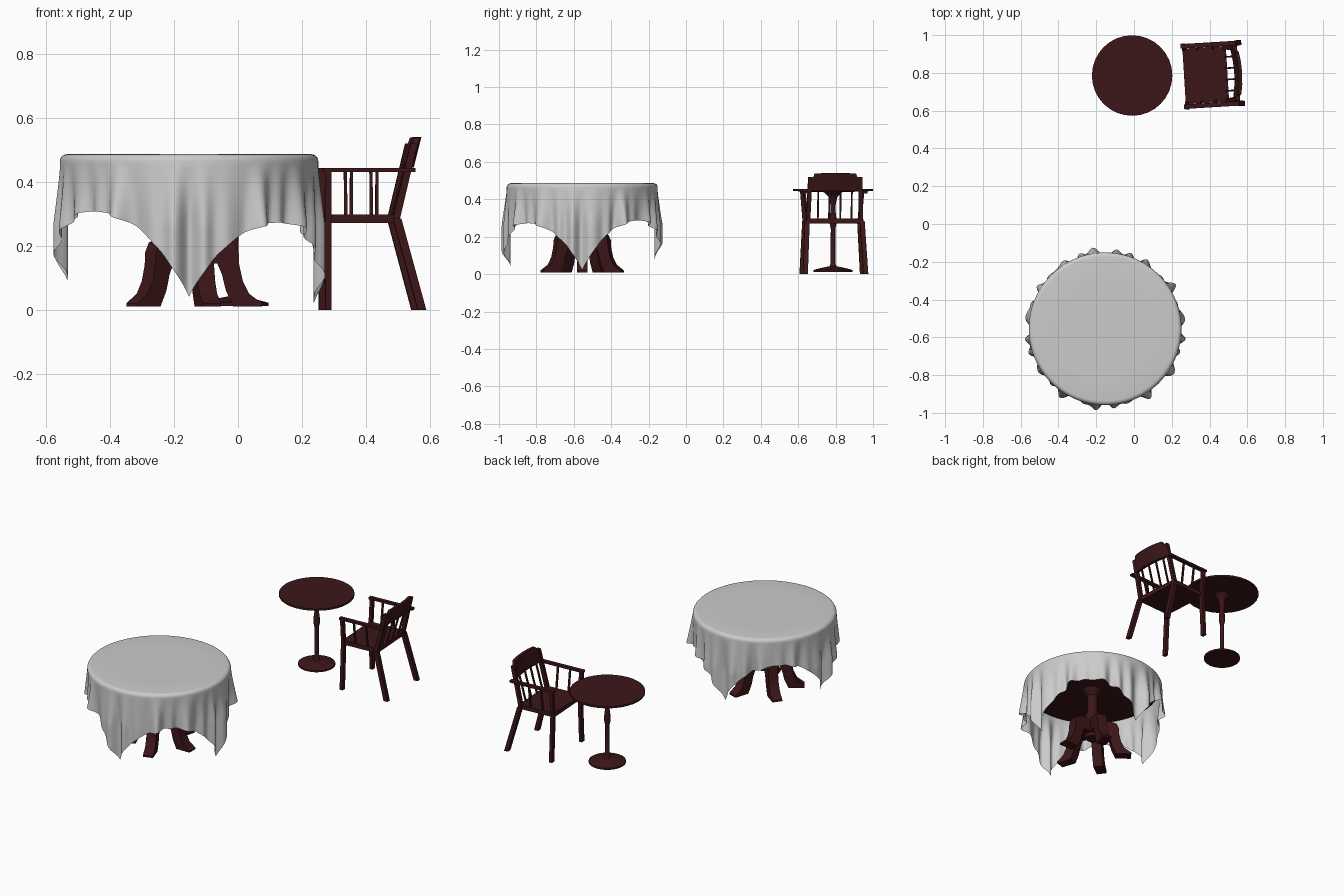
import bpy, bmesh, math
from mathutils import Vector, Matrix

if "Cube" in bpy.data.objects:
    bpy.data.objects.remove(bpy.data.objects["Cube"])

wood = bpy.data.materials.new("dark_wood")
wood.diffuse_color = (0.045, 0.008, 0.009, 1)
wood.use_nodes = True
wood.node_tree.nodes["Principled BSDF"].inputs["Base Color"].default_value = wood.diffuse_color


def make(name, bm, mat=wood, matrix=None, smooth=None):
    bmesh.ops.recalc_face_normals(bm, faces=bm.faces)
    me = bpy.data.meshes.new(name)
    bm.to_mesh(me)
    bm.free()
    ob = bpy.data.objects.new(name, me)
    bpy.context.collection.objects.link(ob)
    if mat:
        me.materials.append(mat)
    if matrix:
        ob.matrix_world = matrix
    if smooth:
        bpy.ops.object.select_all(action='DESELECT')
        ob.select_set(True)
        bpy.context.view_layer.objects.active = ob
        bpy.ops.object.shade_smooth_by_angle(angle=math.radians(smooth))
    return ob


def lathe(name, prof, x, y, n=32):
    bm = bmesh.new()
    vs = [bm.verts.new((r, 0, z)) for r, z in prof]
    es = [bm.edges.new(p) for p in zip(vs, vs[1:])]
    bmesh.ops.spin(bm, geom=vs + es, cent=(0, 0, 0), axis=(0, 0, 1),
                   angle=math.tau, steps=n, use_duplicate=False)
    bmesh.ops.remove_doubles(bm, verts=bm.verts, dist=1e-5)
    return make(name, bm, matrix=Matrix.Translation((x, y, 0)), smooth=35)


def bar(name, p, q, w, d, matrix):
    """Square bar from p to q, with horizontal ends when it is upright."""
    p, q = Vector(p), Vector(q)
    if abs(q.z - p.z) > abs(q.x - p.x):
        a, b = Vector((w / 2, 0, 0)), Vector((0, d / 2, 0))
    else:
        a, b = Vector((0, w / 2, 0)), Vector((0, 0, d / 2))
    bm = bmesh.new()
    r = [[bm.verts.new(e + a * i + b * j) for i, j in ((-1, -1), (1, -1), (1, 1), (-1, 1))]
         for e in (p, q)]
    bm.faces.new(r[0])
    bm.faces.new(r[1])
    for i in range(4):
        k = (i + 1) % 4
        bm.faces.new((r[0][i], r[0][k], r[1][k], r[1][i]))
    return make(name, bm, matrix=matrix)


# Large table: top with turned column
TX, TY = -0.15, -0.555
lathe("large_table_top_and_column",
      [(0, .12), (.04, .12), (.055, .2), (.05, .25), (.03, .3), (.03, .4), (.06, .44),
       (.385, .446), (.385, .472), (0, .472)], TX, TY, 48)

# Five curved pedestal legs
side = [(.03, .22), (.10, .225), (.138, .21), (.152, .18), (.154, .14), (.165, .09), (.185, .05),
        (.225, .02), (.225, .01), (.135, .01), (.112, .06), (.1, .11), (.085, .145), (.03, .14)]
for k in range(5):
    bm = bmesh.new()
    f = bm.faces.new([bm.verts.new((r, -.029, z)) for r, z in side])
    ext = bmesh.ops.extrude_face_region(bm, geom=[f], use_keep_orig=True)
    bmesh.ops.translate(bm, vec=(0, .058, 0),
                        verts=[v for v in ext["geom"] if isinstance(v, bmesh.types.BMVert)])
    make("large_table_leg", bm, smooth=35,
         matrix=Matrix.Translation((TX, TY, 0)) @ Matrix.Rotation(k * math.tau / 5, 4, 'Z'))

# Square tablecloth draped over the round top, corners hanging on the axes
N, RC, R0, ZT = 288, .022, .382, .486
bm = bmesh.new()
centre = bm.verts.new((0, 0, ZT))
rings = []
TOPS, ARC, DROP = 3, 5, 18
for j in range(TOPS + ARC + DROP):
    ring = []
    for i in range(N):
        t = math.tau * i / N
        c, s = math.cos(t), math.sin(t)
        length = (.825 + .035 * c - .015 * s) / (abs(c) + abs(s))
        hang = length - R0 - RC * math.pi / 2
        fold = (-.5 * math.cos(28 * t) - .55 * math.cos(16 * t)
                + .25 * math.sin(11 * t + 1) + .2 * math.sin(37 * t))
        if j < TOPS:
            r, z = R0 * (j + 1) / TOPS, ZT
        elif j < TOPS + ARC:
            a = math.pi / 2 * (j - TOPS + 1) / ARC
            r, z = R0 + RC * math.sin(a), ZT - RC * (1 - math.cos(a))
        else:
            d = hang * (j - TOPS - ARC + 1) / DROP
            r = R0 + RC + .03 * min(d, .2) + .024 * min(1, d / .2) ** 1.1 * fold
            z = ZT - RC - d
        ring.append(bm.verts.new((r * c, r * s, z)))
    rings.append(ring)
for i in range(N):
    k = (i + 1) % N
    bm.faces.new((centre, rings[0][i], rings[0][k]))
    for a, b in zip(rings, rings[1:]):
        bm.faces.new((a[i], b[i], b[k], a[k]))
make("tablecloth", bm, mat=None, matrix=Matrix.Translation((TX - .003, TY, 0)), smooth=60)

# Small round pedestal table
lathe("small_table",
      [(0, .012), (.105, .012), (.105, .022), (.06, .034), (.02, .042), (.013, .055), (.012, .24),
       (.018, .27), (.018, .3), (.013, .34), (.015, .38), (.024, .415), (.05, .438), (.213, .444),
       (.213, .456), (0, .456)], -.01, .786)

# Armchair, facing -x and turned slightly
M = Matrix.Translation((.41, .79, 0)) @ Matrix.Rotation(math.radians(3.5), 4, 'Z')
bar("seat", (-.145, 0, .284), (.085, 0, .284), .295, .026, M)
for s in (-1, 1):
    bar("front_leg", (-.138, s * .162, 0), (-.138, s * .147, .285), .02, .026, M)
    bar("arm_support", (-.138, s * .147, .28), (-.138, s * .16, .437), .02, .022, M)
    bar("back_leg", (.155, s * .162, 0), (.078, s * .147, .285), .026, .026, M)
    bar("back_post", (.075, s * .142, .28), (.132, s * .134, .52), .022, .022, M)
    bar("arm", (-.155, s * .16, .437), (.135, s * .16, .437), .024, .013, M)
    for u in (-.065, .015):
        bar("arm_spindle", (u, s * .138, .29), (u, s * .157, .435), .01, .01, M)
for v in (-.09, -.03, .03, .09):
    bar("back_spindle", (.075, v, .29), (.122, v, .46), .009, .009, M)

# Bowed back rest with dropped corners
bm = bmesh.new()
secs = []
for v, top in ((-.14, .515), (-.118, .518), (-.11, .538), (-.06, .54), (0, .54),
               (.06, .54), (.11, .538), (.118, .518), (.14, .515)):
    bow = .016 * (1 - (v / .14) ** 2)
    secs.append([bm.verts.new((.105 + bow + (z - .445) * .25 + o, v, z))
                 for z, o in ((.445, 0), (.445, .018), (top, .018), (top, 0))])
for a, b in zip(secs, secs[1:]):
    for i in range(4):
        k = (i + 1) % 4
        bm.faces.new((a[i], a[k], b[k], b[i]))
bm.faces.new(secs[0])
bm.faces.new(secs[-1])
make("back_rest", bm, matrix=M, smooth=30)
